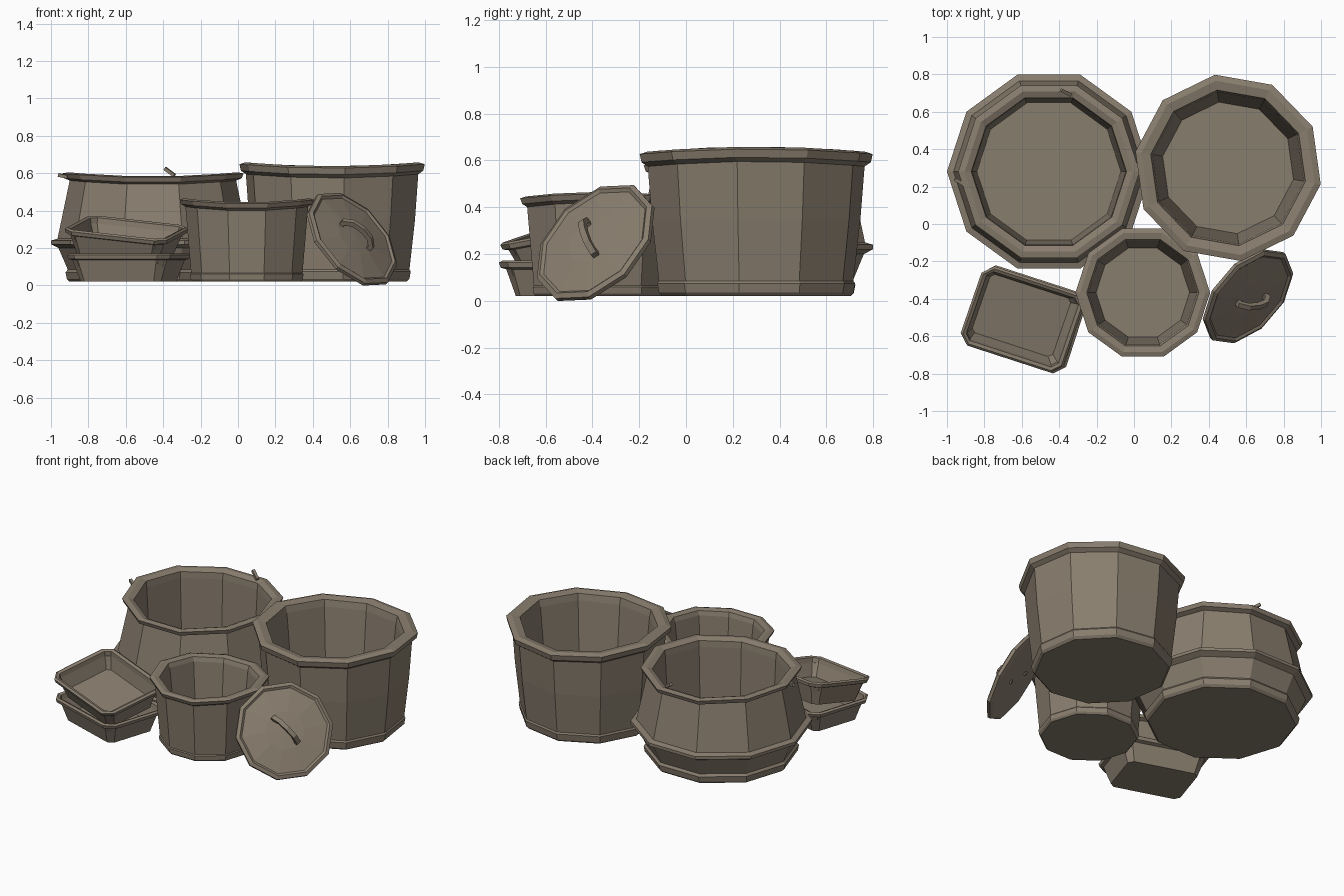
import bpy, bmesh, math
from mathutils import Matrix, Vector

if "Cube" in bpy.data.objects:
    bpy.data.objects.remove(bpy.data.objects["Cube"])

mat = bpy.data.materials.new("weathered_taupe")
mat.diffuse_color = (0.25, 0.207, 0.156, 1)
mat.use_nodes = True
mat.node_tree.nodes["Principled BSDF"].inputs["Base Color"].default_value = mat.diffuse_color


def loft(name, rings, matrix):
    """Skin a list of equal-length closed rings and cap both ends."""
    bm = bmesh.new()
    rows = [[bm.verts.new(p) for p in ring] for ring in rings]
    n = len(rows[0])
    for a, b in zip(rows, rows[1:]):
        for i in range(n):
            j = (i + 1) % n
            bm.faces.new((a[i], a[j], b[j], b[i]))
    bm.faces.new(rows[0][::-1])
    bm.faces.new(rows[-1])
    bmesh.ops.recalc_face_normals(bm, faces=bm.faces)
    me = bpy.data.meshes.new(name)
    bm.to_mesh(me)
    bm.free()
    me.materials.append(mat)
    ob = bpy.data.objects.new(name, me)
    ob.matrix_world = matrix
    bpy.context.collection.objects.link(ob)
    return ob


def decagon(r, z, phase=0.0, warp=0.0):
    """Ten-sided ring; warp lifts the x ends and lowers the y sides."""
    pts = []
    for i in range(10):
        a = math.radians(phase + 36 * i)
        pts.append((r * math.cos(a), r * math.sin(a), z + warp * math.cos(2 * a)))
    return pts


def tub(name, x, y, phase, profile, rim_z):
    rings = [decagon(r, z, phase, 0.011 if z > rim_z else 0) for r, z in profile]
    return loft(name, rings, Matrix.Translation((x, y, 0)))


# Tubs: profile runs up the outside, over the rim and down to the inner floor
tub("bellied_tub", -0.455, 0.28, 0,
    [(0.445, 0.02), (0.46, 0.035), (0.467, 0.07), (0.455, 0.085), (0.505, 0.2),
     (0.545, 0.22), (0.545, 0.24), (0.51, 0.25), (0.445, 0.55), (0.475, 0.562),
     (0.485, 0.588), (0.45, 0.594), (0.415, 0.58), (0.41, 0.54), (0.385, 0.05)], 0.5)
tub("tall_tub", 0.503, 0.30, 26,
    [(0.405, 0.02), (0.42, 0.035), (0.427, 0.075), (0.42, 0.085), (0.45, 0.35),
     (0.468, 0.585), (0.495, 0.603), (0.503, 0.638), (0.47, 0.648), (0.42, 0.638),
     (0.41, 0.595), (0.355, 0.05)], 0.55)
tub("small_tub", 0.047, -0.367, 0,
    [(0.29, 0.02), (0.3, 0.032), (0.303, 0.06), (0.298, 0.066), (0.328, 0.41),
     (0.35, 0.423), (0.36, 0.447), (0.335, 0.455), (0.3, 0.448), (0.29, 0.42),
     (0.25, 0.05)], 0.38)


def chamfered(w, d, z, c):
    x, y = w / 2, d / 2
    return [(x, y - c, z), (x - c, y, z), (c - x, y, z), (-x, y - c, z),
            (-x, c - y, z), (c - x, -y, z), (x - c, -y, z), (x, c - y, z)]


# Two stacked rectangular trays, the upper one tipped
tray = [(0.45, 0.33, 0, 0.03), (0.53, 0.40, 0.115, 0.045), (0.57, 0.445, 0.122, 0.055),
        (0.58, 0.455, 0.143, 0.055), (0.555, 0.43, 0.152, 0.045), (0.52, 0.395, 0.145, 0.03),
        (0.51, 0.385, 0.115, 0.025), (0.455, 0.335, 0.035, 0.02)]
turn = Matrix.Rotation(math.radians(-18), 4, 'Z')
tip = (Matrix.Rotation(math.radians(6), 4, 'Y') @ Matrix.Rotation(math.radians(10), 4, 'X'))
rings = [chamfered(*t) for t in tray]
loft("lower_tray", rings, Matrix.Translation((-0.585, -0.51, 0.02)) @ turn)
loft("upper_tray", rings, Matrix.Translation((-0.603, -0.482, 0.162)) @ turn @ tip)

# Leaning lid
normal = Vector((0.62, -0.55, 0.55)).normalized()
along = Vector((0.15, 0.04, -0.14))
along = (along - normal * along.dot(normal)).normalized()
side = normal.cross(along)
centre = Vector((0.608, -0.385, 0.246))
lean = Matrix((along, side, normal)).transposed().to_4x4()
lean.translation = centre
loft("lid", [decagon(r, z, 18) for r, z in
             [(0.28, -0.018), (0.302, -0.008), (0.302, 0.012), (0.28, 0.022),
              (0.266, 0.012), (0.12, 0.03), (0.01, 0.034)]], lean)


def square_tube(name, path, w, matrix):
    """Square-section bar following a path in the local xz plane."""
    rings = []
    for i, p in enumerate(path):
        a, b = Vector(path[max(i - 1, 0)]), Vector(path[min(i + 1, len(path) - 1)])
        t = (b - a).normalized()
        up = Vector((-t.y, t.x))
        rings.append([(p[0] + up.x * s * w, v * w, p[1] + up.y * s * w)
                      for s, v in ((1, 1), (1, -1), (-1, -1), (-1, 1))])
    return loft(name, rings, matrix)


# Lid handle and its two fixings underneath
square_tube("lid_handle", [(-0.095, 0.01), (-0.1, 0.05), (-0.06, 0.085), (0, 0.095),
                           (0.06, 0.085), (0.1, 0.05), (0.095, 0.01)], 0.014, lean)
for s in (-1, 1):
    square_tube("handle_fixing", [(0.095 * s, -0.028), (0.095 * s, 0.0)], 0.01, lean)

# Small pegs on the rim of the bellied tub
for name, a, b in (("left_rim_peg", (-0.91, 0.21, 0.58), (-0.958, 0.24, 0.59)),
                   ("back_rim_peg", (-0.34, 0.69, 0.588), (-0.39, 0.715, 0.625))):
    a, b = Vector(a), Vector(b)
    d = b - a
    m = Matrix.Translation(a) @ d.to_track_quat('X', 'Z').to_matrix().to_4x4()
    square_tube(name, [(0, 0), (d.length, 0)], 0.009, m)
